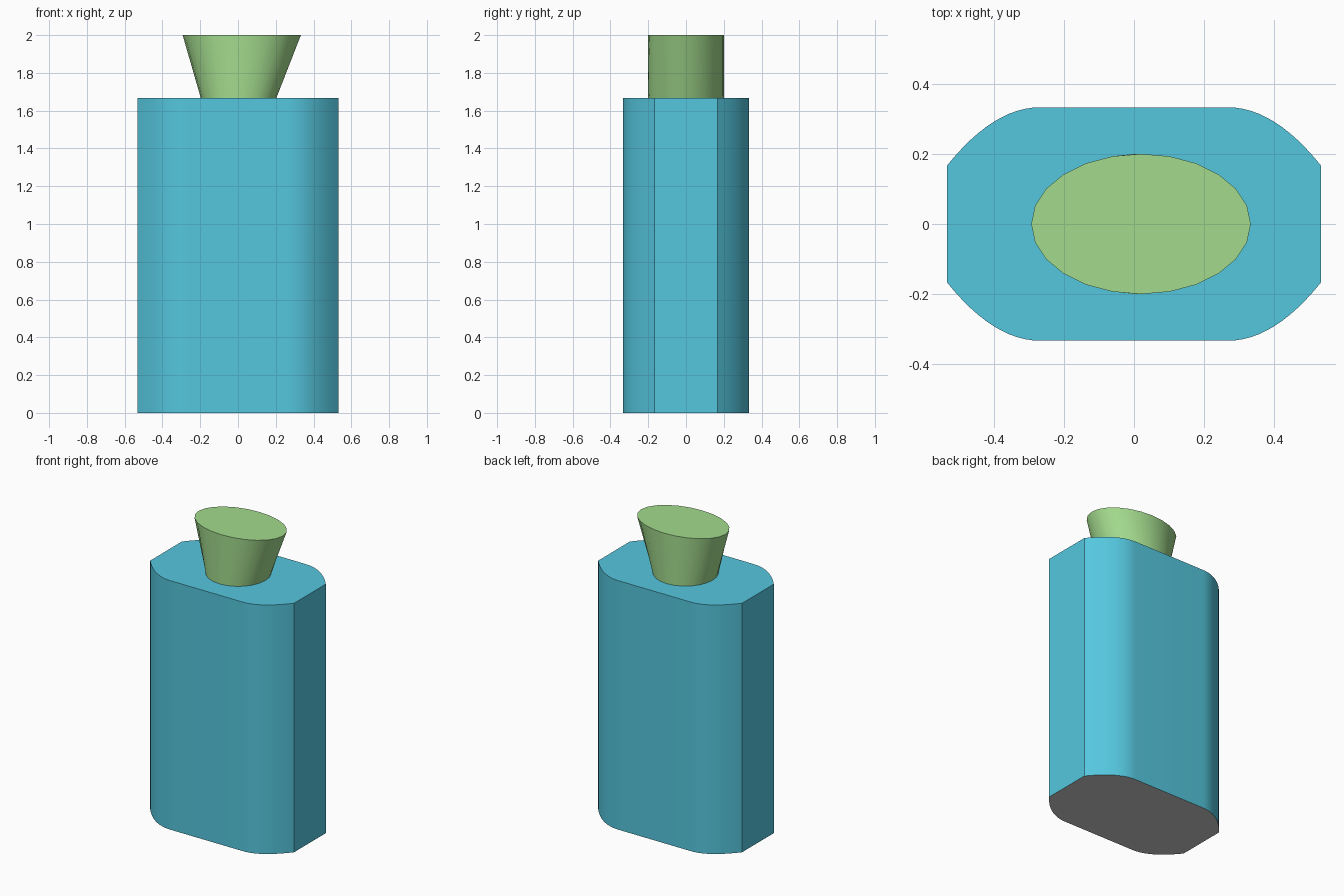
import bpy, bmesh, math

if "Cube" in bpy.data.objects:
    bpy.data.objects.remove(bpy.data.objects["Cube"])


def material(name, rgb):
    m = bpy.data.materials.new(name)
    m.diffuse_color = (*rgb, 1)
    m.use_nodes = True
    m.node_tree.nodes["Principled BSDF"].inputs["Base Color"].default_value = m.diffuse_color
    return m


def loft(name, sections, mats):
    """Skin two closed (x, y, z) sections, with caps; last material goes on the bottom."""
    bm = bmesh.new()
    low, high = [[bm.verts.new(p) for p in s] for s in sections]
    n = len(low)
    for i in range(n):
        j = (i + 1) % n
        bm.faces.new((low[i], low[j], high[j], high[i]))
    bm.faces.new(high)
    bottom = bm.faces.new(low[::-1])
    bottom.material_index = len(mats) - 1
    me = bpy.data.meshes.new(name)
    bm.to_mesh(me)
    bm.free()
    for m in mats:
        me.materials.append(m)
    ob = bpy.data.objects.new(name, me)
    bpy.context.collection.objects.link(ob)
    bpy.ops.object.select_all(action='DESELECT')
    ob.select_set(True)
    bpy.context.view_layer.objects.active = ob
    bpy.ops.object.shade_smooth_by_angle(angle=math.radians(30))
    return ob


def ellipse(cx, rx, ry, z, n=24):
    return [(cx + rx * math.cos(2 * math.pi * i / n),
             ry * math.sin(2 * math.pi * i / n), z) for i in range(n)]


blue = material("blue", (0.09, 0.57, 0.73))
green = material("green", (0.37, 0.71, 0.27))
grey = material("grey", (0.6, 0.6, 0.6))

# Bottle body: one rounded corner (quadratic curve) mirrored into four
TOP = 1.667
a, b, c = (0.533, 0.167), (0.40, 0.333), (0.267, 0.333)
corner = []
for i in range(13):
    t = i / 12
    corner.append(tuple((1 - t) ** 2 * p + 2 * t * (1 - t) * q + t * t * r
                        for p, q, r in zip(a, b, c)))
half = corner + [(-x, y) for x, y in reversed(corner)]
outline = half + [(-x, -y) for x, y in half]
loft("bottle_body", [[(x, y, z) for x, y in outline] for z in (0, TOP)], [blue, grey])

# Stopper: round at the neck, flaring sideways to an ellipse
loft("stopper", [ellipse(0.003, 0.2, 0.2, TOP), ellipse(0.02, 0.313, 0.2, 2.0)], [green])
